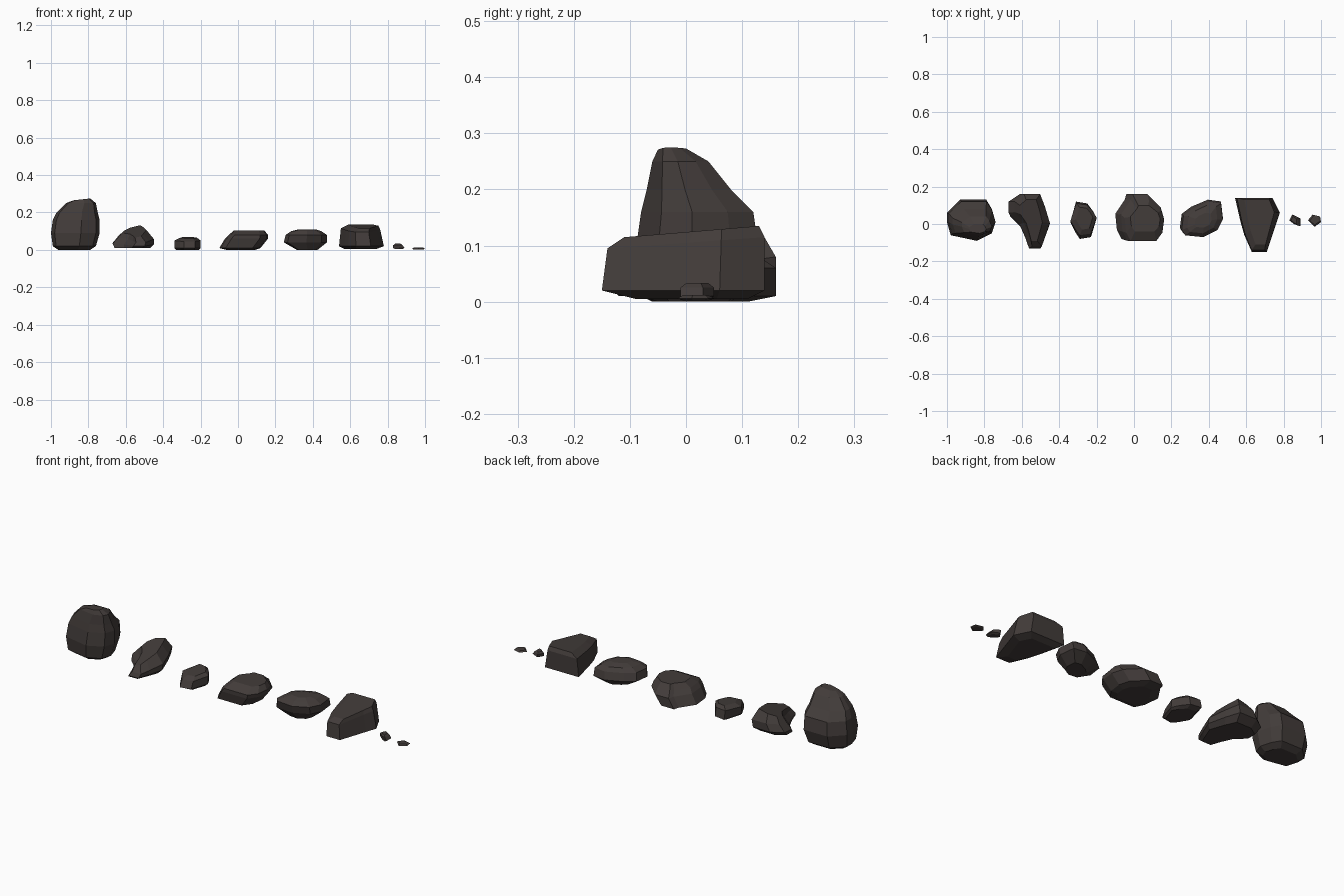
import bpy
import bmesh

old_cube = bpy.data.objects.get("Cube")
if old_cube:
    bpy.data.objects.remove(old_cube, do_unlink=True)

# One dark stone colour for every rock
stone = bpy.data.materials.new("dark_stone")
stone.use_nodes = True
stone_colour = (0.055, 0.045, 0.042, 1)
stone.diffuse_color = stone_colour
shader = stone.node_tree.nodes["Principled BSDF"]
shader.inputs["Base Color"].default_value = stone_colour
shader.inputs["Roughness"].default_value = 0.9


def ring(height, left=0, right=0, front=0, back=0, lean=0, side=0):
    """One level of a rock: insets from the widest outline, plus the rise
    towards the back (lean) and towards the right (side)."""
    return dict(height=height, left=left, right=right, front=front,
                back=back, lean=lean, side=side)


def build_rock(name, centre_x, outline, rings):
    """Loft a plan outline through several inset levels (centimetres)."""
    xs = [point[0] for point in outline]
    ys = [point[1] for point in outline]
    width, depth = max(xs) - min(xs), max(ys) - min(ys)
    bm = bmesh.new()
    levels = []
    for level in rings:
        verts = []
        for x, y in outline:
            u = (x - min(xs)) / width
            v = (y - min(ys)) / depth
            px = min(xs) + level["left"] + u * (width - level["left"] - level["right"])
            py = min(ys) + level["front"] + v * (depth - level["front"] - level["back"])
            pz = level["height"] + level["lean"] * (v - 0.5) + level["side"] * (u - 0.5)
            verts.append(bm.verts.new((px / 100, py / 100, max(pz, 0) / 100)))
        levels.append(verts)

    # Side facets between neighbouring levels, then both caps
    count = len(outline)
    for lower, upper in zip(levels, levels[1:]):
        for i in range(count):
            j = (i + 1) % count
            bm.faces.new((lower[i], lower[j], upper[j], upper[i]))
    bm.faces.new(levels[0])
    bm.faces.new(levels[-1])
    bmesh.ops.recalc_face_normals(bm, faces=bm.faces)

    mesh = bpy.data.meshes.new(name)
    bm.to_mesh(mesh)
    bm.free()
    mesh.materials.append(stone)
    rock = bpy.data.objects.new(name, mesh)
    rock.location.x = centre_x
    bpy.context.collection.objects.link(rock)
    return rock


# Tall boulder with a steep front and a sloping back
build_rock(
    "tall_boulder", -0.87,
    [(-13, 1), (-13, 6), (-6, 13), (8, 13), (11, 8), (13, 1),
     (11, -5), (3, -9), (-11, -6)],
    [ring(0, left=4, right=5, front=4, back=5),
     ring(2, left=1, right=2, front=1, back=2),
     ring(9),
     ring(16, left=1, front=1, back=1),
     ring(20, left=3, right=1, front=2, back=5),
     ring(25, left=8, right=2, front=3, back=9),
     ring(27, left=12, right=5, front=4, back=13, side=1)])

# Long wedge rising to a peak at the back
build_rock(
    "wedge_rock", -0.56,
    [(-11, 6), (-11, 12), (-5, 16), (5, 16), (8, 9), (11, 0),
     (8, -8), (6, -13), (0, -13), (-2, -7), (-5, 0)],
    [ring(1, left=1, right=2, front=1, back=4),
     ring(3, lean=2),
     ring(6, left=3, front=1, lean=4),
     ring(9.5, left=6, right=4, front=4, back=3, lean=6, side=3)])

# Small narrow stone
build_rock(
    "narrow_stone", -0.27,
    [(-7, 1), (-4, 12), (2, 11), (5, 7), (7, 3), (4, -7), (-2, -8), (-4, -5)],
    [ring(0, left=1, right=1, front=2, back=3),
     ring(1),
     ring(5, front=2, back=1, lean=1),
     ring(6.5, left=3, right=2, front=5, back=3, lean=1)])

# Broad low stone, pushed over to the right
build_rock(
    "broad_stone", 0.03,
    [(-13, 5), (-7, 13), (-6, 16), (3, 16), (11, 9), (13, 3),
     (12, -4), (8, -9), (-9, -9), (-12, -4)],
    [ring(0, left=4, right=7, front=4, back=5),
     ring(1, left=0, right=4, front=1),
     ring(6, left=3),
     ring(8, left=5, back=3),
     ring(10.5, left=8, right=2, front=5, back=6)])

# Rounded stone with a tapered base
build_rock(
    "rounded_stone", 0.355,
    [(-11, -3), (-10, 5), (-5, 9), (4, 13), (11, 12), (12, 3),
     (9, -3), (1, -7), (-9, -6)],
    [ring(0, left=7, right=5, front=4, back=5),
     ring(4, front=1),
     ring(8, left=1, back=1),
     ring(10, left=4, right=3, front=2, back=3),
     ring(11, left=8, right=6, front=5, back=7)])

# Chunky block narrowing towards the front
build_rock(
    "block_rock", 0.66,
    [(-12, 14), (8, 14), (12, 6), (10, 0), (5, -15), (-3, -15),
     (-7, -6), (-9, 1)],
    [ring(0.5, left=3, right=4, front=6, back=3),
     ring(2),
     ring(10.5, left=1, right=2, front=1, lean=2),
     ring(12.5, left=5, right=3, front=4, back=1, lean=2)])

# Two pebbles at the end of the row
build_rock(
    "large_pebble", 0.86,
    [(-3, 2), (-1, 5), (3, 3), (3, -1), (0, 0)],
    [ring(0.5, left=1, right=1, back=1),
     ring(1),
     ring(2.5, right=1),
     ring(3.3, left=1, right=2, front=1, back=1)])
build_rock(
    "small_pebble", 0.965,
    [(-3.5, 2), (-1, 5), (3, 4), (3.5, 1), (0, -1.5)],
    [ring(0.2, left=1, right=1, front=1, back=1),
     ring(0.6),
     ring(1.2, left=1, right=1, front=1, back=1)])
